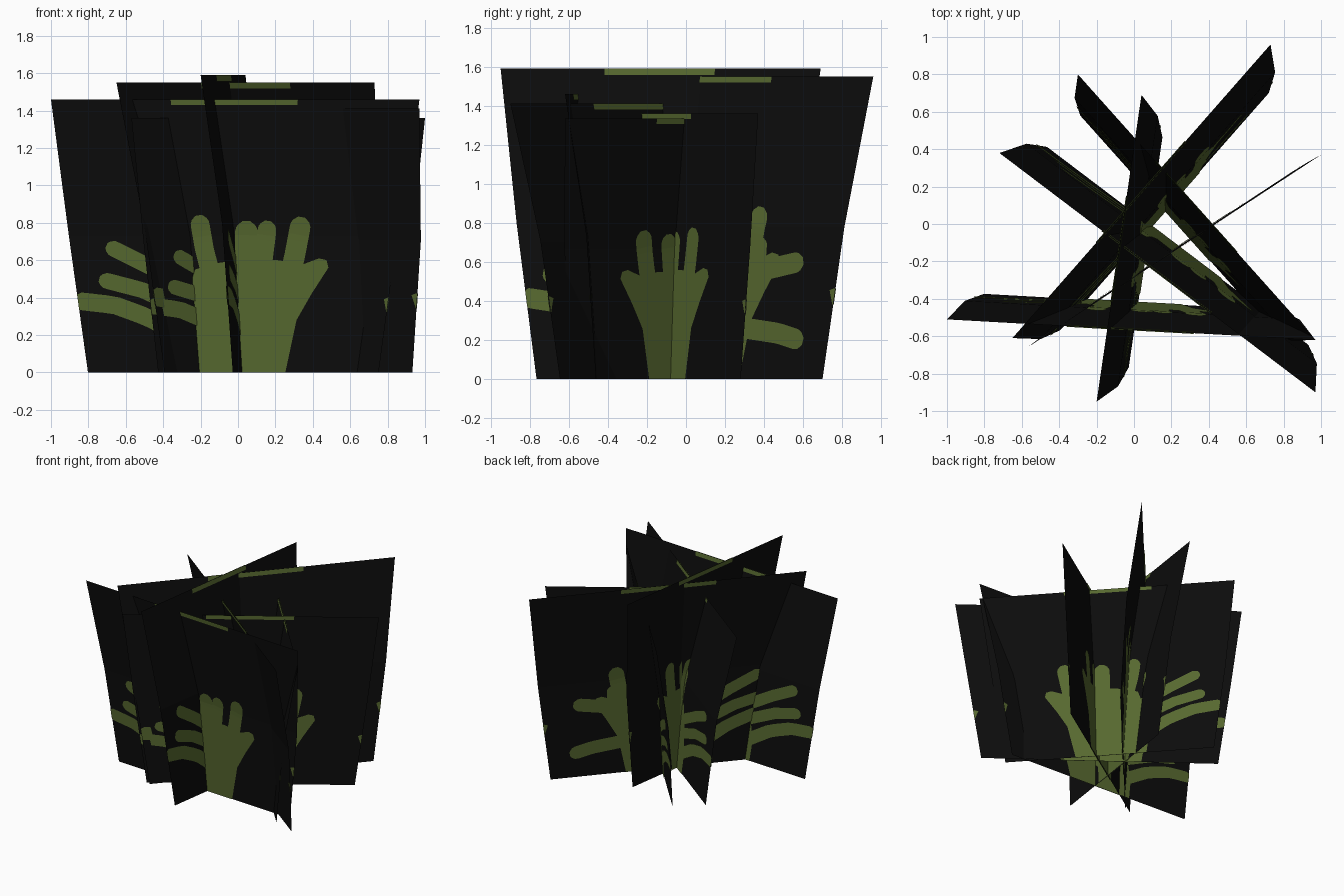
import bpy, bmesh, math
from mathutils import Vector

if "Cube" in bpy.data.objects:
    bpy.data.objects.remove(bpy.data.objects["Cube"])


def material(name, rgb):
    m = bpy.data.materials.new(name)
    m.diffuse_color = (*rgb, 1)
    m.use_nodes = True
    m.node_tree.nodes["Principled BSDF"].inputs["Base Color"].default_value = m.diffuse_color
    return m


BLACK = material("card black", (0.0037, 0.0037, 0.0037))
GREEN = material("leaf green", (0.095, 0.14, 0.029))

# top edge start, top edge end (left to right seen from outside), height, lean, mirrored leaf
CARDS = {
    "front_card": ((-1.0, -0.51), (0.97, -0.62), 1.46, 0.95, False),
    "front_left_card": ((-0.72, 0.38), (0.97, -0.90), 1.41, 1.2, False),
    "back_left_card": ((0.73, 0.96), (-0.65, -0.61), 1.55, 1.0, True),
    "left_card": ((0.04, 0.69), (-0.20, -0.95), 1.59, 0.85, True),
    "middle_card": ((-0.57, -0.66), (1.0, 0.37), 1.36, 0.06, False),
    "back_right_card": ((0.97, -0.62), (-0.30, 0.80), 1.335, 0.97, True),
}

# leaf drawing, in units of the front card
TRUNK = [(-.28, 0), (.26, 0), (.32, .28), (.40, .42), (.49, .56), (.48, .60), (.44, .61),
         (.36, .58), (.22, .60), (0, .60), (-.13, .58), (-.22, .55), (-.27, .40), (-.30, .15)]
FINGERS = [  # path, width
    ([(-.22, .14), (-.46, .29), (-.65, .36), (-.87, .385)], .095),
    ([(-.20, .30), (-.50, .44), (-.73, .50)], .085),
    ([(-.18, .40), (-.47, .57), (-.69, .68)], .085),
    ([(-.13, .50), (-.17, .66), (-.20, .84)], .10),
    ([(.05, .50), (.055, .81)], .12),
    ([(.13, .50), (.17, .81)], .10),
    ([(.27, .45), (.31, .62), (.35, .83)], .11),
    ([(.83, .39), (.89, .41)], .08),
]
SIDE_FINGERS = [
    ([(.28, .42), (.42, .53), (.64, .57)], .10),
    ([(.36, .45), (.37, .68)], .07),
    ([(.24, .25), (.50, .22), (.66, .18)], .10),
]


def card_point(card, u, v, side=0.0):
    """Point on a bent, flaring card; u runs -1..1 across, v runs 0..1 up."""
    a, b, h, lean, _ = card
    a, b = Vector((*a, h)), Vector((*b, h))
    d = (b - a).normalized()
    n = Vector((-d.y, d.x, 0))          # towards the middle of the plant
    k = h / 1.46
    if v < 0.5:
        inset, off = .19 - .20 * v, .155 - .09 * v
    else:
        inset, off = .18 * (1 - v), .22 * (1 - v)
    p = (a + b) / 2 + d * u * ((b - a).length / 2 - inset * k) + n * (off * k * lean + side)
    p.z = h * v
    return p


def to_uv(x, z):
    v = z / 1.46
    return max(-1, min(1, x / (.795 + .19 * v))), v


def strip_outline(path, width, steps=12):
    """Left and right points along a finger with a rounded tip."""
    pts = [Vector(p) for p in path]
    lens = [(q - p).length for p, q in zip(pts, pts[1:])]
    total, rows = sum(lens), []
    for i in range(steps + 1):
        s = total * (1 - (1 - i / steps) ** 1.6)
        j, r = 0, s
        while j < len(lens) - 1 and r > lens[j]:
            r -= lens[j]
            j += 1
        t = (pts[j + 1] - pts[j]).normalized()
        c = pts[j] + t * r
        left = total - s
        w = width / 2
        if left < w:
            w *= math.sqrt(max(.12, 1 - (1 - left / w) ** 2))
        side = Vector((-t.y, t.x)) * w
        rows.append((c + side, c - side))
    return rows


def finish(name, bm, mat, outward=None):
    bm.normal_update()
    if outward is not None:
        for f in bm.faces:
            if f.normal.dot(outward) < 0:
                f.normal_flip()
    me = bpy.data.meshes.new(name)
    bm.to_mesh(me)
    bm.free()
    me.materials.append(mat)
    ob = bpy.data.objects.new(name, me)
    bpy.context.collection.objects.link(ob)


for name, card in CARDS.items():
    a, b = Vector((*card[0], 0)), Vector((*card[1], 0))
    d = (b - a).normalized()
    inward = Vector((-d.y, d.x, 0))

    # bent black card, three rows of points
    bm = bmesh.new()
    rows = [[bm.verts.new(card_point(card, u, v)) for u in (-1, 1)] for v in (0, .5, 1)]
    for lo, hi in zip(rows, rows[1:]):
        bm.faces.new((lo[0], lo[1], hi[1], hi[0]))
    finish(name, bm, BLACK, -inward)

    # painted leaf on both sides of the card
    flip = -1 if card[4] else 1
    fingers = FINGERS + (SIDE_FINGERS if name == "back_left_card" else [])
    for label, s in (("inner", 1), ("outer", -1)):
        bm = bmesh.new()

        def vert(x, z):
            u, v = to_uv(x, z)
            return bm.verts.new(card_point(card, u * flip, v, s * .004))

        trunk = bm.faces.new([vert(*p) for p in TRUNK])
        bmesh.ops.triangulate(bm, faces=[trunk])
        for path, width in fingers:
            pairs = [(vert(*l), vert(*r)) for l, r in strip_outline(path, width)]
            for p, q in zip(pairs, pairs[1:]):
                bm.faces.new((p[0], p[1], q[1], q[0]))
        # thin stripe along the top edge
        bm.faces.new([bm.verts.new(card_point(card, u * flip, v, s * .004))
                      for u, v in ((-.35, .979), (.34, .979), (.34, 1), (-.35, 1))])
        finish(name.replace("card", "leaf_") + label, bm, GREEN, inward * s)
